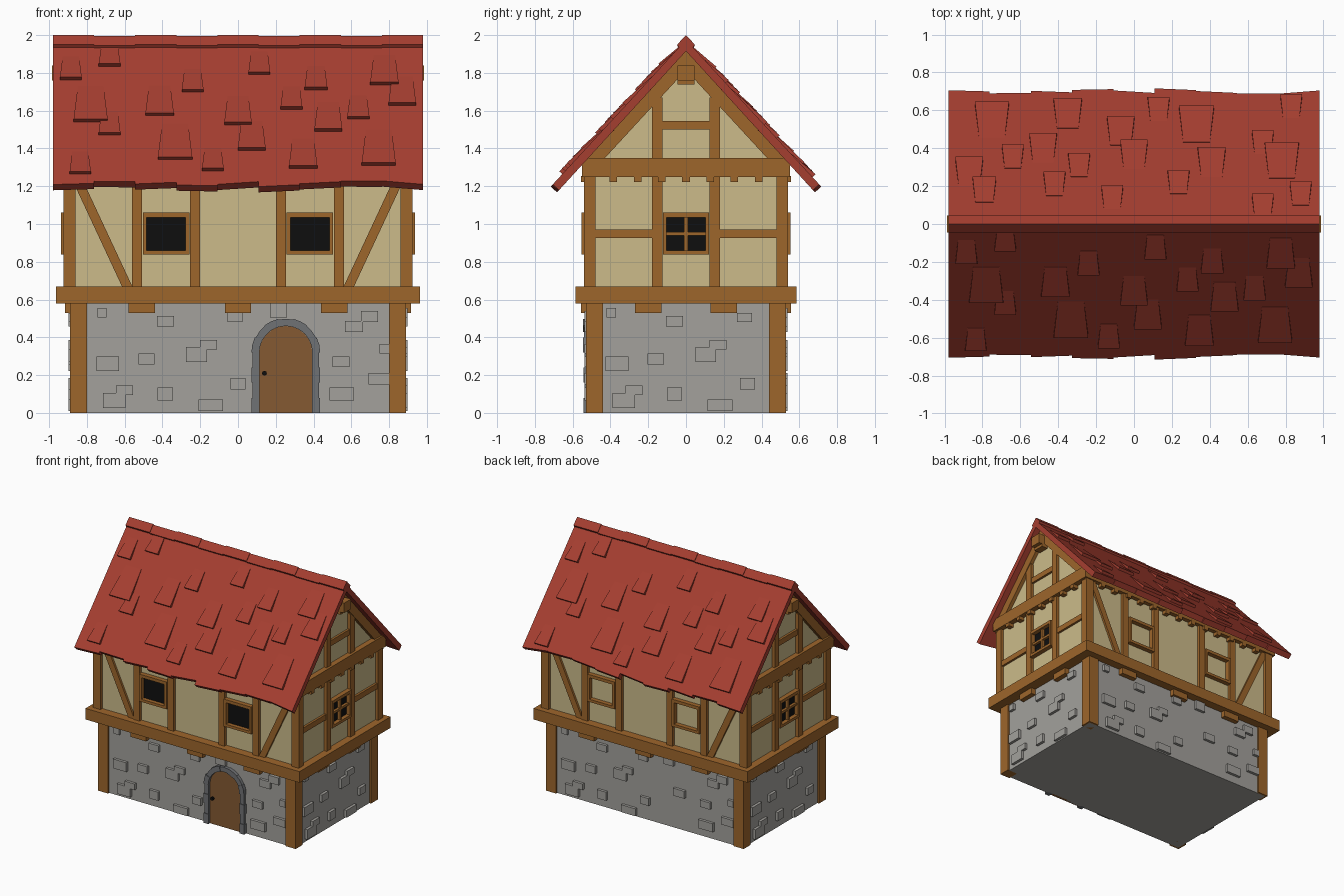
import bpy, bmesh, math
from mathutils import Vector

if "Cube" in bpy.data.objects:
    bpy.data.objects.remove(bpy.data.objects["Cube"])


def lin(c):
    c /= 255
    return c / 12.92 if c <= 0.04045 else ((c + 0.055) / 1.055) ** 2.4


def material(name, rgb):
    m = bpy.data.materials.new(name)
    m.diffuse_color = [lin(c) for c in rgb] + [1]
    m.use_nodes = True
    m.node_tree.nodes["Principled BSDF"].inputs["Base Color"].default_value = m.diffuse_color
    return m


PLASTER = material("plaster", (204, 187, 138))
TIMBER = material("timber", (158, 102, 43))
STONE = material("stone", (163, 161, 156))
ARCH = material("arch stone", (112, 114, 117))
DOOR = material("door wood", (133, 90, 50))
BLACK = material("black", (15, 15, 15))
RED = material("roof red", (165, 62, 48))

parts = {}


def part(name, mat):
    """Start or reuse a named part, return its bmesh."""
    if name not in parts:
        parts[name] = (bmesh.new(), mat)
    return parts[name][0]


def loft(bm, a, b):
    """Closed solid between two matching loops."""
    va = [bm.verts.new(p) for p in a]
    vb = [bm.verts.new(p) for p in b]
    n = len(va)
    bm.faces.new(va[::-1])
    bm.faces.new(vb)
    for i in range(n):
        j = (i + 1) % n
        bm.faces.new((va[i], va[j], vb[j], vb[i]))


def box(bm, x0, x1, y0, y1, z0, z1):
    q = [(x0, y0), (x1, y0), (x1, y1), (x0, y1)]
    loft(bm, [(x, y, z0) for x, y in q], [(x, y, z1) for x, y in q])


def on_wall(k, u, v, d):
    """Wall k (0 front, 1 right, 2 back, 3 left): across u, up v, out d."""
    x, y = u, -d
    for _ in range(k):
        x, y = -y, x
    return (x, y, v)


def poly(bm, k, pts, d0, d1):
    loft(bm, [on_wall(k, u, v, d0) for u, v in pts], [on_wall(k, u, v, d1) for u, v in pts])


def panel(bm, k, u0, u1, v0, v1, d0, d1):
    poly(bm, k, [(u0, v0), (u1, v0), (u1, v1), (u0, v1)], d0, d1)


RIDGE, SLOPE = 1.975, 1.085

# Stone base and plaster upper storey with gables
box(part("stone_base", STONE), -.875, .875, -.515, .515, 0, .6)
house = [(-.515, .6), (.515, .6), (.515, 1.355), (0, 1.91), (-.515, 1.355)]
loft(part("plaster_walls", PLASTER), [(-.9, y, z) for y, z in house], [(.9, y, z) for y, z in house])

# Raised stones: across, up, width, height
stones = [(-.72, .53, .05, .05), (-.385, .485, .09, .055), (-.015, .505, .08, .05),
          (.215, .545, .09, .08), (.695, .51, .09, .06), (.615, .457, .095, .06),
          (-.155, .36, .09, .05), (-.22, .31, .11, .08), (-.69, .26, .12, .075),
          (-.485, .285, .085, .06), (-.6, .12, .09, .05), (-.655, .065, .12, .08),
          (-.385, .1, .08, .07), (-.145, .04, .13, .06), (0, .155, .08, .06),
          (.545, .27, .09, .055), (.55, .1, .13, .07), (.745, .18, .11, .06),
          (.775, .34, .05, .05)]
for k in range(4):
    side = k % 2
    d = .875 if side else .515
    for u, v, w, h in stones:
        u += .325 * side
        if side and abs(u) > .41:
            continue
        panel(part("raised_stones", STONE), k, u - w / 2, u + w / 2, v - h / 2, v + h / 2, d - .01, d + .022)
panel(part("raised_stones", STONE), 2, .26, .36, .27, .33, .5, .537)

# Corner posts
for sx in (-1, 1):
    for sy in (-1, 1):
        xs, ys = sorted((sx * .80, sx * .89)), sorted((sy * .44, sy * .53))
        box(part("lower_posts", TIMBER), *xs, *ys, 0, .59)
        xs, ys = sorted((sx * .86, sx * .925)), sorted((sy * .48, sy * .54))
        box(part("upper_posts", TIMBER), *xs, *ys, .66, 1.26)

# Beam rings between storeys and under the eaves
box(part("floor_beams", TIMBER), -.963, .963, -.585, .585, .58, .67)
box(part("eave_beams", TIMBER), -.945, .945, -.55, .55, 1.25, 1.35)

# Brackets and small dentils below the beams
for k in range(4):
    side = k % 2
    for u in ((-.2, .2) if side else (-.51, 0, .51)):
        panel(part("floor_brackets", TIMBER), k, u - .07, u + .07, .53, .585,
              .8 if side else .45, .915 if side else .555)
    n = 3 if side else 6
    for i in range(-n, n + 1):
        panel(part("dentils", TIMBER), k, i * .128 - .02, i * .128 + .02, 1.222, 1.255,
              .88 if side else .5, .943 if side else .555)


def frame(k, u, d, glass):
    """Window frame with optional black pane."""
    bm = part("window_frames", TIMBER)
    panel(bm, k, u - .123, u + .123, 1.035, 1.06, d - .02, d + .037)
    panel(bm, k, u - .123, u + .123, .838, .86, d - .02, d + .037)
    for s in (-1, 1):
        a, b = sorted((u + s * .103, u + s * .123))
        panel(bm, k, a, b, .86, 1.035, d - .02, d + .037)
    if glass:
        panel(part("window_panes", BLACK), k, u - .103, u + .103, .86, 1.035, d - .005, d + .004)


# Long walls: studs, diagonal braces, windows (blind at the back)
for k in (0, 2):
    bm = part("long_wall_timbers", TIMBER)
    for s in (-1, 1):
        for c in (.228, .535):
            panel(bm, k, s * c - .027, s * c + .027, .66, 1.26, .5, .54)
        poly(bm, k, [(s * .61, .66), (s * .555, .66), (s * .835, 1.26), (s * .89, 1.26)], .5, .532)
        frame(k, s * .381, .515, k == 0)

# Gable walls: studs, rails, rafters, four-pane window, ridge beam
for k in (1, 3):
    bm = part("gable_timbers", TIMBER)
    for s in (-1, 1):
        a, b = sorted((s * .125, s * .18))
        panel(bm, k, a, b, .66, 1.67, .88, .925)
        a, b = sorted((s * .17, s * .49))
        panel(bm, k, a, b, .925, .97, .88, .918)
        poly(bm, k, [(0, 1.815), (0, 1.918), (s * .54, 1.918 - SLOPE * .54), (s * .54, 1.815 - SLOPE * .54)],
             .88, .93)
    panel(bm, k, -.13, .13, 1.5, 1.545, .88, .918)
    frame(k, 0, .9, True)
    panel(part("window_bars", TIMBER), k, -.01, .01, .86, 1.035, .89, .925)
    panel(part("window_bars", TIMBER), k, -.103, .103, .938, .957, .89, .925)
    panel(part("ridge_beam", TIMBER), k, -.045, .045, 1.76, 1.84, .85, .986)
    panel(part("ridge_beam", TIMBER), k, -.045, .045, 1.738, 1.76, .85, .955)

# Door with knob
CX, CZ, RO, RI = .253, .32, .182, .14
outline = [(CX - RI, 0), (CX + RI, 0)]
outline += [(CX + RI * math.cos(t), CZ + RI * math.sin(t)) for t in [math.pi * i / 12 for i in range(13)]]
poly(part("door", DOOR), 0, outline, .5, .522)
knob = [(.14 + .013 * math.cos(i * math.pi / 4), .21 + .013 * math.sin(i * math.pi / 4)) for i in range(8)]
poly(part("door_knob", BLACK), 0, knob, .52, .54)

# Stone door arch: jamb blocks and wedge stones
bm = part("door_arch", ARCH)
for s in (-1, 1):
    for i in range(4):
        grow = .005 * (i % 2)
        a, b = sorted((CX + s * RI, CX + s * (RO - grow)))
        panel(bm, 0, a, b, i * .08, i * .08 + .08, .5, .543 - grow)
for i in range(7):
    ts = [math.pi * (i + j / 2) / 7 for j in range(3)]
    r = RO - .004 * (i % 2)
    pts = [(CX + RI * math.cos(t), CZ + RI * math.sin(t)) for t in ts]
    pts += [(CX + r * math.cos(t), CZ + r * math.sin(t)) for t in ts[::-1]]
    poly(bm, 0, pts, .5, .545 - .005 * (i % 2))

# Roof: nine strips per slope with uneven eaves, and ridge caps
eaves = [(.706, .7), (.69, .692), (.703, .695), (.708, .712), (.705, .692),
         (.716, .707), (.702, .692), (.688, .69), (.688, .705)]
NY, NZ = SLOPE / math.hypot(1, SLOPE), 1 / math.hypot(1, SLOPE)


def on_roof(s, x, y, lift=0):
    return (x, s * (y + lift * NY), RIDGE - SLOPE * y + lift * NZ)


def roof_section(s, x, e):
    return [on_roof(s, x, 0), on_roof(s, x, e), on_roof(s, x, e, -.045), (x, 0, RIDGE - .06)]


step = 1.96 / 9
for i, (a, b) in enumerate(eaves):
    x0, x1 = -.98 + i * step, -.98 + (i + 1) * step
    for s in (-1, 1):
        loft(part("roof_slopes", RED), roof_section(s, x0, a), roof_section(s, x1, b))
    z = 2 - .006 * (i % 2)
    cap = [(0, z), (.047, z - .05), (.03, z - .075), (-.03, z - .075), (-.047, z - .05)]
    loft(part("ridge_caps", RED), [(x0, y, h) for y, h in cap], [(x1, y, h) for y, h in cap])

# Loose shingles: x, lower-edge distance from ridge, width
front_tiles = [(-.885, .195, .115), (-.68, .13, .115), (-.24, .255, .115), (.113, .17, .115),
               (.413, .245, .12), (.775, .22, .15), (.87, .32, .145), (-.78, .4, .18),
               (-.68, .465, .115), (-.415, .37, .15), (0, .415, .145), (.283, .34, .115),
               (.478, .447, .147), (.637, .387, .117), (-.333, .585, .182), (.073, .54, .147),
               (.345, .627, .15), (.745, .613, .18), (-.835, .655, .112), (-.133, .64, .115)]
back_tiles = [(-.75, .63, .18), (-.35, .65, .15), (.13, .655, .115), (.33, .61, .185),
              (.83, .67, .115), (-.07, .555, .145), (-.64, .405, .115), (-.48, .465, .145),
              (0, .43, .145), (-.29, .36, .115), (.41, .39, .147), (.68, .48, .115),
              (.78, .415, .18), (-.87, .34, .147), (-.79, .235, .125), (-.42, .26, .115),
              (-.115, .19, .115), (.235, .27, .115), (.68, .145, .115), (.88, .21, .115)]
for s, tiles in ((-1, front_tiles), (1, back_tiles)):
    for x, y, w in tiles:
        top, low, nar = max(y - .97 * w, .03), w / 2, w * .38
        base = [on_roof(s, x - low, y, -.01), on_roof(s, x + low, y, -.01),
                on_roof(s, x + nar, top, -.01), on_roof(s, x - nar, top, -.01)]
        face = [on_roof(s, x - low, y, .022), on_roof(s, x + low, y, .022),
                on_roof(s, x + nar, top, .002), on_roof(s, x - nar, top, .002)]
        loft(part("shingles", RED), base, face)

# Turn every part into an object
for name, (bm, mat) in parts.items():
    bmesh.ops.recalc_face_normals(bm, faces=bm.faces)
    mesh = bpy.data.meshes.new(name)
    bm.to_mesh(mesh)
    bm.free()
    mesh.materials.append(mat)
    bpy.context.collection.objects.link(bpy.data.objects.new(name, mesh))
